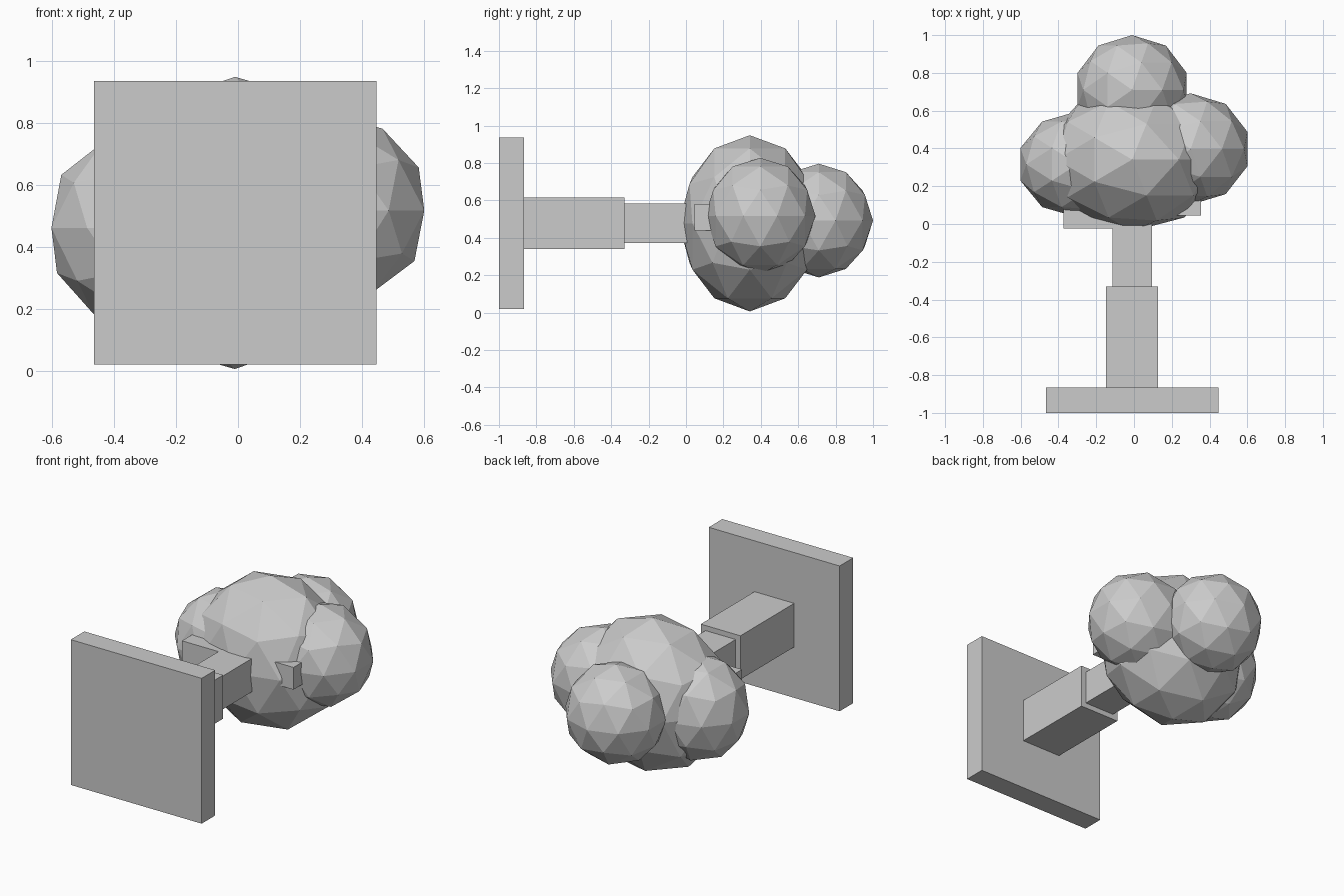
import bpy

if "Cube" in bpy.data.objects:
    bpy.data.objects.remove(bpy.data.objects["Cube"])


def box(name, x, y, z):
    """Box from (min, max) ranges on each axis."""
    bpy.ops.mesh.primitive_cube_add(
        size=1, location=[(a + b) / 2 for a, b in (x, y, z)])
    ob = bpy.context.object
    ob.name = name
    ob.scale = [b - a for a, b in (x, y, z)]
    bpy.ops.object.transform_apply(location=False, rotation=False, scale=True)
    return ob


def leaf_ball(name, centre, radii):
    """Faceted foliage clump, slightly flattened along the trunk."""
    bpy.ops.mesh.primitive_ico_sphere_add(
        subdivisions=2, radius=1, location=centre)
    ob = bpy.context.object
    ob.name = name
    ob.scale = radii
    bpy.ops.object.transform_apply(location=False, rotation=False, scale=True)
    return ob


# Ground slab and stepped trunk (the tree lies along +y)
box("base_slab", (-0.465, 0.447), (-1.0, -0.865), (0.02, 0.935))
box("lower_trunk", (-0.148, 0.128), (-0.865, -0.33), (0.34, 0.615))
box("upper_trunk", (-0.115, 0.095), (-0.33, 0.2), (0.373, 0.583))

# Stub branches
box("left_branch", (-0.373, -0.01), (-0.025, 0.115), (0.44, 0.58))
box("right_branch", (-0.01, 0.355), (0.045, 0.185), (0.44, 0.58))

# Foliage clumps
leaf_ball("main_foliage", (-0.01, 0.341, 0.477), (0.471, 0.379, 0.471))
leaf_ball("top_foliage", (-0.01, 0.71, 0.492), (0.304, 0.29, 0.304))
leaf_ball("right_foliage", (0.30, 0.397, 0.517), (0.316, 0.295, 0.31))
leaf_ball("left_foliage", (-0.30, 0.316, 0.461), (0.317, 0.28, 0.325))
